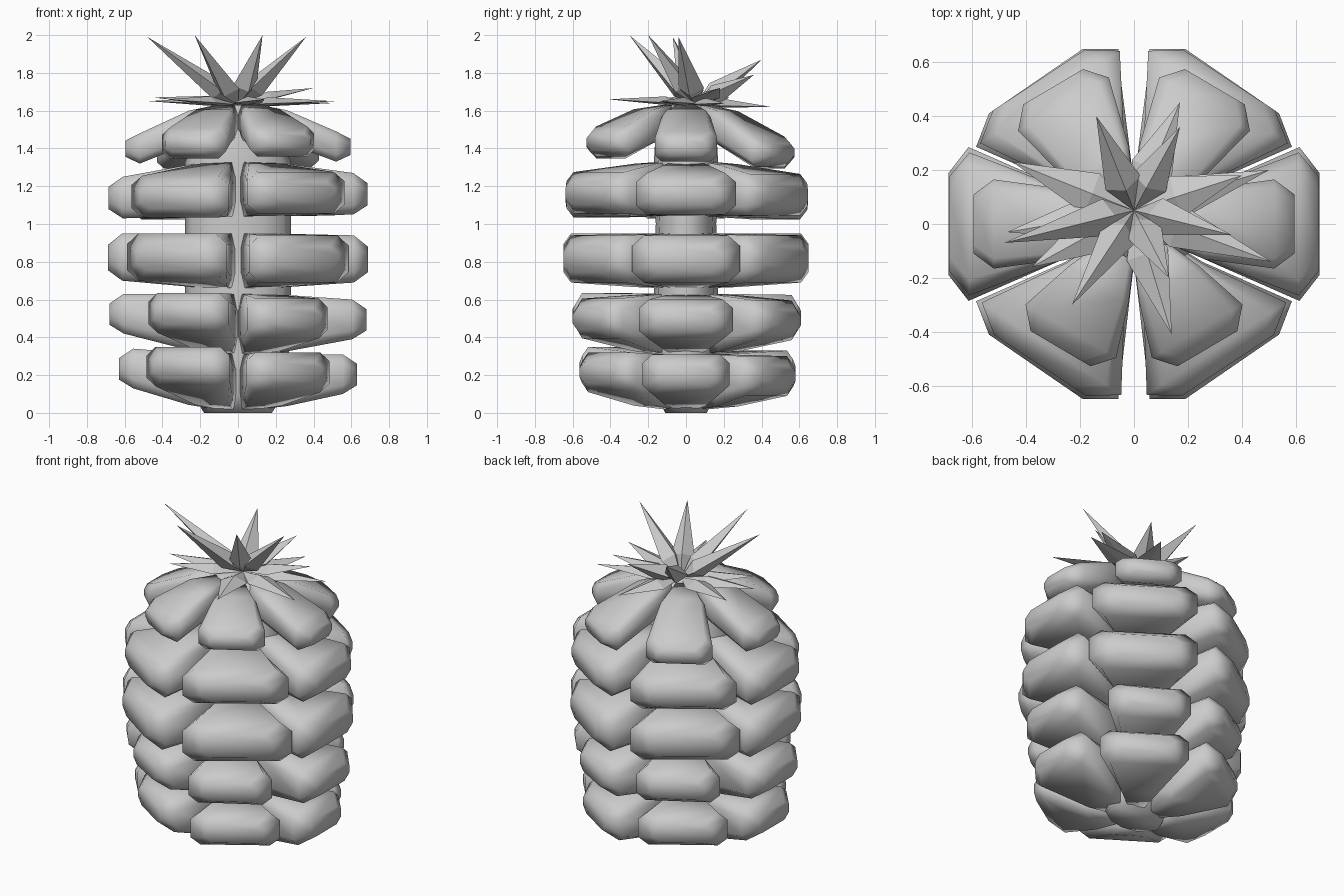
import bpy, bmesh, math
from mathutils import Vector

if "Cube" in bpy.data.objects:
    bpy.data.objects.remove(bpy.data.objects["Cube"])

grey = bpy.data.materials.new("plain grey")
grey.diffuse_color = (0.6, 0.6, 0.6, 1)
grey.use_nodes = True
grey.node_tree.nodes["Principled BSDF"].inputs["Base Color"].default_value = grey.diffuse_color


def finish(bm, name, smooth=True):
    bmesh.ops.recalc_face_normals(bm, faces=bm.faces)
    me = bpy.data.meshes.new(name)
    bm.to_mesh(me)
    bm.free()
    me.materials.append(grey)
    for p in me.polygons:
        p.use_smooth = smooth
    ob = bpy.data.objects.new(name, me)
    bpy.context.collection.objects.link(ob)
    return ob


def loft(bm, rings):
    """Skin a list of equal-length point rings and cap both ends."""
    vs = [[bm.verts.new(p) for p in ring] for ring in rings]
    n = len(vs[0])
    for a, b in zip(vs, vs[1:]):
        for i in range(n):
            j = (i + 1) % n
            bm.faces.new((a[i], a[j], b[j], b[i]))
    bm.faces.new(vs[0])
    bm.faces.new(vs[-1])


def section(r, half, lo, hi, ang, cut=0.3):
    """Chamfered rectangle standing across the radial direction ang."""
    c, k = (hi - lo) * cut, half * cut
    pts = [(-half + k, lo), (half - k, lo), (half, lo + c), (half, hi - c),
           (half - k, hi), (-half + k, hi), (-half, hi - c), (-half, lo + c)]
    ca, sa = math.cos(ang), math.sin(ang)
    return [(r * ca - t * sa, r * sa + t * ca, z) for t, z in pts]


def segment(name, deg, r, half, inner, outer):
    """Wedge that widens outward and ends in a bevelled face."""
    bm = bmesh.new()
    a = math.radians(deg)
    lo, hi = outer
    h = hi - lo
    loft(bm, [section(0.12, 0.07, *inner, a),
              section(0.26, 0.13, inner[0] * .8 + lo * .2, inner[1] * .8 + hi * .2, a, 0.2),
              section(r - 0.075, half, lo, hi, a, 0.22),
              section(r, half * 0.66, lo + h * 0.22, hi - h * 0.24, a)])
    return finish(bm, name)


# Fruit rows: inner z range, outer z range, side radius and half width,
# diagonal radius, half width and angle, extra drop on the right, back lean
rows = [
    (.02, .31, .13, .34, .63, .23, .57, .262, 57, .03, .01),
    (.31, .63, .42, .63, .68, .25, .605, .245, 60, .03, .005),
    (.66, .95, .70, .95, .688, .285, .642, .32, 55.5, .01, 0),
    (1.04, 1.33, 1.03, 1.25, .685, .265, .634, .31, 56.5, -.02, .005),
    (1.45, 1.63, 1.32, 1.48, .595, .165, .563, .195, 59.5, -.01, .027),
]
for n, (zi, zj, lo, hi, rs, hs, rd, hd, ang, drop, lean) in enumerate(rows):
    for i, deg in enumerate((0, ang, 180 - ang, 180, 180 + ang, 360 - ang)):
        right = drop if i in (0, 1, 5) else 0
        back = lean if i in (1, 2) else -lean if i in (4, 5) else 0
        segment(f"row_{n + 1}_segment_{i + 1}", deg,
                rs if i % 3 == 0 else rd + back, hs if i % 3 == 0 else hd,
                (zi, zj), (lo - right - back, hi - right - back))

# Core column, flaring between the rows
bm = bmesh.new()
levels = [(0, .18, .11), (.1, .24, .16), (.3, .27, .17), (.65, .28, .17),
          (1.0, .28, .16), (1.33, .28, .17), (1.5, .2, .16), (1.63, .14, .12)]
loft(bm, [[(x * math.cos(i * math.pi / 6), y * math.sin(i * math.pi / 6), z)
           for i in range(12)] for z, x, y in levels])
finish(bm, "core")

# Crown of sharp leaves: thick upright ones and flat spreading ones
tips = [(-.48, -.07, 1.99), (-.23, -.3, 2.0), (.13, -.2, 2.0), (.36, -.04, 1.99),
        (-.14, .40, 1.87), (.17, .36, 1.79), (.4, .18, 1.72), (-.45, .23, 1.67),
        (.17, .45, 1.62), (.51, -.14, 1.65), (.14, -.41, 1.66), (.5, .2, 1.64),
        (-.47, -.03, 1.65), (-.38, -.16, 1.66)]
base = Vector((0, 0.05, 1.63))
for n, tip in enumerate(tips):
    bm = bmesh.new()
    tip = Vector(tip)
    upright = tip.z > 1.75
    out = tip - base
    across = out.cross(Vector((0, 0, 1))).normalized()
    ridge = across.cross(out).normalized()
    mid = base + out.normalized() * (0.13 if upright else 0.17)
    w, up, down = (0.07, 0.055, 0.055) if upright else (0.08, 0.035, 0.01)
    v = [bm.verts.new(p) for p in
         (mid + ridge * up, mid + across * w, mid - ridge * down, mid - across * w, tip, base)]
    for a, b in ((0, 1), (1, 2), (2, 3), (3, 0)):
        bm.faces.new((v[a], v[b], v[4]))
        bm.faces.new((v[b], v[a], v[5]))
    finish(bm, f"crown_leaf_{n + 1}", smooth=False)
